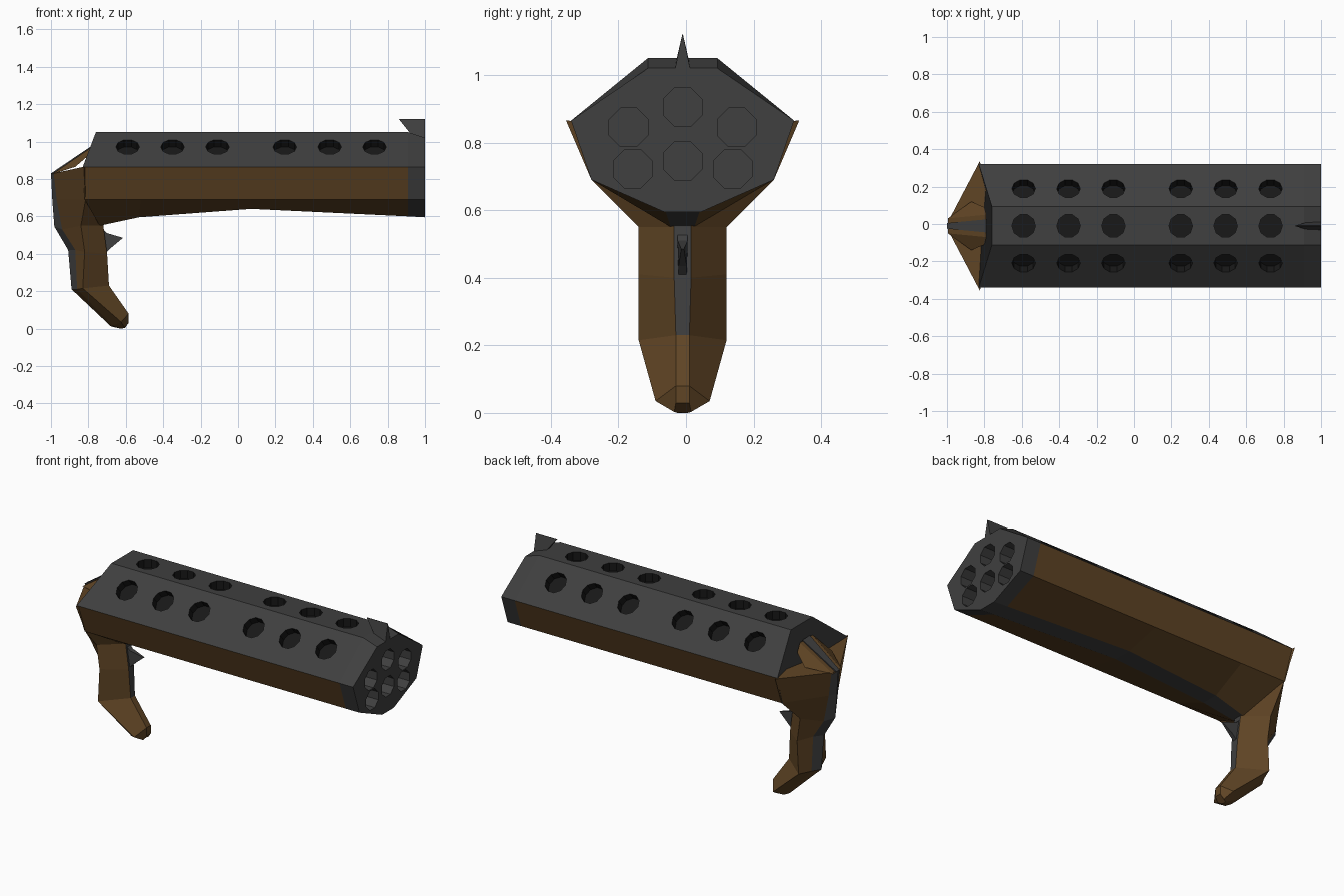
import bpy, bmesh, math
from mathutils import Matrix, Vector

if "Cube" in bpy.data.objects:
    bpy.data.objects.remove(bpy.data.objects["Cube"])

C = -0.01  # the whole model sits slightly off the y axis


def material(name, rgb):
    m = bpy.data.materials.new(name)
    m.diffuse_color = (*rgb, 1)
    m.use_nodes = True
    m.node_tree.nodes["Principled BSDF"].inputs["Base Color"].default_value = m.diffuse_color
    return m


MATS = [material("dark steel", (0.05, 0.05, 0.05)),
        material("brown wood", (0.115, 0.058, 0.018)),
        material("black vent", (0.009, 0.009, 0.009))]
STEEL, WOOD, BLACK = 0, 1, 2


def finish(bm, name):
    bmesh.ops.recalc_face_normals(bm, faces=bm.faces)
    me = bpy.data.meshes.new(name)
    bm.to_mesh(me)
    bm.free()
    for m in MATS:
        me.materials.append(m)
    ob = bpy.data.objects.new(name, me)
    bpy.context.collection.objects.link(ob)
    return ob


def loft(name, rings, rule, cap=STEEL):
    """Skin a list of rings; rule(ring, side) picks each face's colour."""
    bm = bmesh.new()
    vs = [[bm.verts.new(p) for p in r] for r in rings]
    n = len(vs[0])
    for i in range(len(vs) - 1):
        for j in range(n):
            k = (j + 1) % n
            f = bm.faces.new((vs[i][j], vs[i][k], vs[i + 1][k], vs[i + 1][j]))
            f.material_index = rule(i, j)
    for r in (vs[0], vs[-1]):
        bm.faces.new(r).material_index = cap
    return finish(bm, name)


def plate(name, profile, mat):
    """Side profile of (x, z, half width) points, skinned across y."""
    rings = [[(x, C + s * h, z) for x, z, h in profile] for s in (-1, 1)]
    return loft(name, rings, lambda i, j: mat, mat)


# Barrel block and wooden fore-end: one lofted eight-sided section
def section(x, x_top, z_top, x_bot, z_bot, w_bot):
    half = [(x_top, 0.1025, z_top), (x, 0.33, 0.865),
            (x + 0.01 if x < 0 else x, 0.27, 0.69), (x_bot, w_bot, z_bot)]
    return ([(a, C + y, z) for a, y, z in half]
            + [(a, C - y, z) for a, y, z in reversed(half)])


stations = [section(-0.83, -0.76, 1.05, -0.74, 0.55, 0.035),
            section(-0.53, -0.53, 1.05, -0.53, 0.595, 0.05),
            section(0.07, 0.07, 1.05, 0.07, 0.64, 0.055),
            section(0.91, 0.91, 1.05, 0.91, 0.60, 0.055),
            section(1.0, 1.0, 1.02, 1.0, 0.595, 0.055)]
body = loft("barrel_block", stations,
            lambda i, j: WOOD if i < 3 and j in (1, 2, 4, 5) else STEEL)

# Cutter for the muzzle bores and the three rows of vents
bm = bmesh.new()


def drill(pos, direction, depth, sides, radius, mat):
    d = Vector(direction).normalized()
    m = (Matrix.Translation(pos) @ d.to_track_quat('Z', 'Y').to_matrix().to_4x4()
         @ Matrix.Rotation(math.pi / sides, 4, 'Z'))
    old = set(bm.faces)
    bmesh.ops.create_cone(bm, cap_ends=True, segments=sides, radius1=radius,
                          radius2=radius, depth=depth * 2, matrix=m)
    for f in set(bm.faces) - old:
        f.material_index = mat


for y, z in ((0, 0.905), (0, 0.745), (0.16, 0.845), (-0.16, 0.845),
             (0.148, 0.722), (-0.148, 0.722)):
    drill((1, C + y, z), (1, 0, 0), 0.4, 8, 0.062, STEEL)
for x in (-0.59, -0.35, -0.11, 0.25, 0.49, 0.73):
    drill((x, C, 1.05), (0, 0, 1), 0.05, 10, 0.063, BLACK)
    for s in (-1, 1):
        drill((x, C + s * 0.2, 0.972), (0, s * 0.63, 0.775), 0.05, 10, 0.063, BLACK)
cutter = finish(bm, "hole_cutter")
cutter.hide_render = True

mod = body.modifiers.new("holes", 'BOOLEAN')
mod.operation = 'DIFFERENCE'
mod.solver = 'EXACT'
mod.object = cutter
bpy.context.view_layer.objects.active = body
body.select_set(True)
bpy.ops.object.modifier_apply(modifier=mod.name)
bpy.data.objects.remove(cutter)


# Grip: rings run ridge, spine edge, widest line, front strip
def grip_ring(ridge, edge, mid, front):
    half = [edge, mid, front]
    return ([(ridge[0], C, ridge[1])] + [(x, C + y, z) for x, y, z in half]
            + [(x, C - y, z) for x, y, z in reversed(half)])


rings = [
    grip_ring((-1.0, 0.83), (-0.985, 0.04, 0.83), (-0.825, 0.345, 0.865), (-0.7, 0.02, 0.85)),
    grip_ring((-0.993, 0.69), (-0.97, 0.045, 0.69), (-0.815, 0.27, 0.69), (-0.71, 0.02, 0.69)),
    grip_ring((-0.982, 0.545), (-0.94, 0.05, 0.53), (-0.84, 0.13, 0.55), (-0.72, 0.025, 0.55)),
    grip_ring((-0.908, 0.42), (-0.87, 0.05, 0.42), (-0.82, 0.13, 0.41), (-0.70, 0.025, 0.40)),
    grip_ring((-0.89, 0.21), (-0.86, 0.05, 0.21), (-0.83, 0.13, 0.215), (-0.69, 0.02, 0.23)),
    grip_ring((-0.68, 0.012), (-0.67, 0.04, 0.015), (-0.625, 0.08, 0.035), (-0.585, 0.02, 0.08)),
    grip_ring((-0.63, 0.0), (-0.625, 0.015, 0.0), (-0.605, 0.025, 0.003), (-0.585, 0.02, 0.03))]
loft("grip", rings,
     lambda i, j: STEEL if i < 4 and j in (0, 3, 6) else WOOD, WOOD)

# Rear spur bridging the grip and the barrel, with its steel top strip
plate("rear_spur", [(-0.995, 0.825, 0.04), (-0.79, 0.965, 0.06),
                    (-0.80, 0.925, 0.10), (-0.87, 0.865, 0.13)], WOOD)
plate("spur_strip", [(-1.0, 0.83, 0.015), (-0.79, 0.972, 0.035),
                     (-0.785, 0.95, 0.035), (-0.98, 0.82, 0.015)], STEEL)

# Trigger
plate("trigger", [(-0.74, 0.55, 0.015), (-0.70, 0.51, 0.015), (-0.615, 0.485, 0.004),
                  (-0.675, 0.435, 0.012), (-0.71, 0.40, 0.012)], STEEL)

# Front sight blade
plate("front_sight", [(0.86, 1.12, 0.001), (1.0, 1.12, 0.001),
                      (1.0, 1.01, 0.024), (0.94, 1.02, 0.024)], STEEL)
